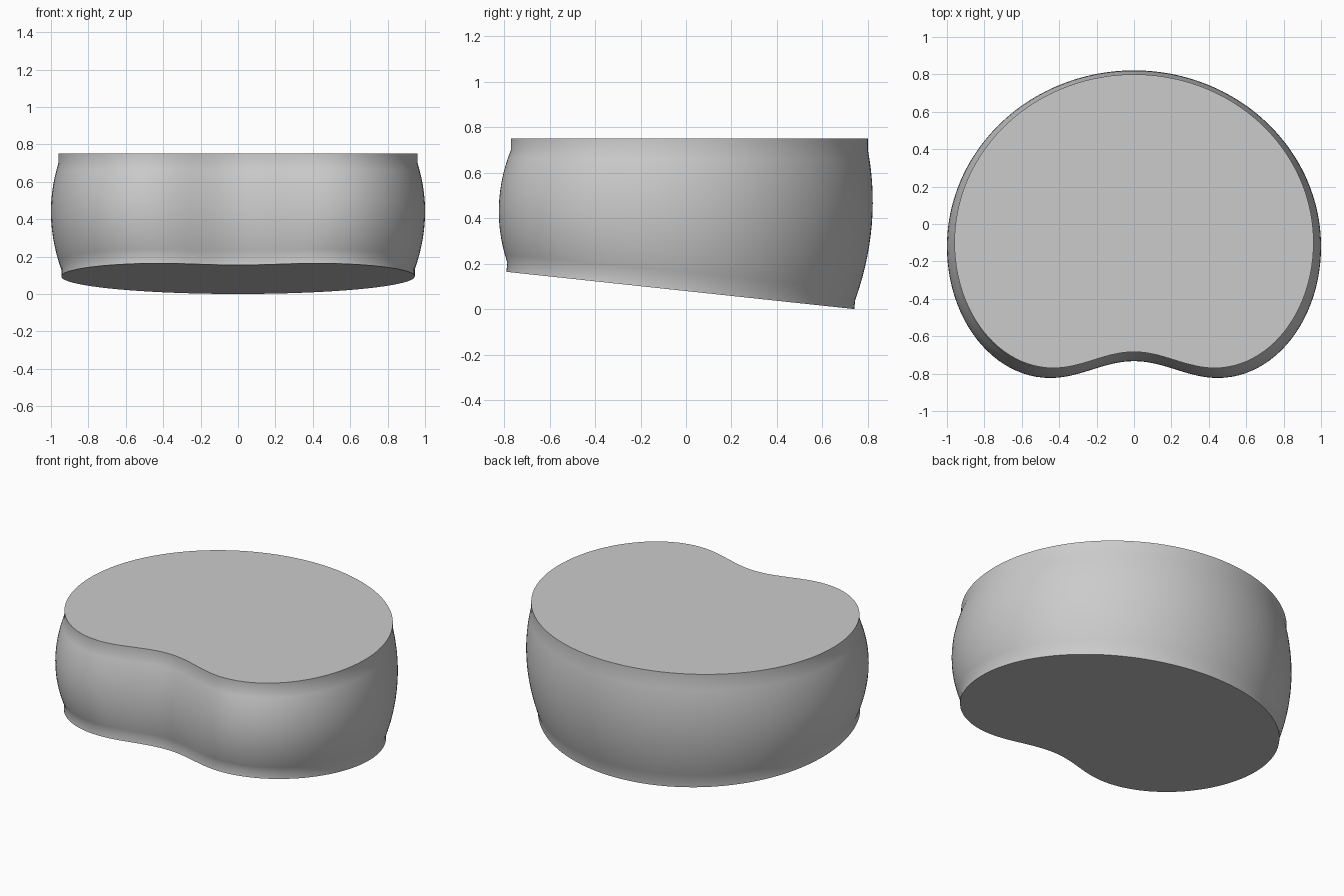
import bpy, bmesh, math
from mathutils import Vector

cube = bpy.data.objects.get("Cube")
if cube:
    bpy.data.objects.remove(cube)

SIDE_STEPS = 14   # rings on the bulging wall
ARC = 24          # points per quarter of the outline
SLOPE = 0.107     # tilt of the underside


def half_outline():
    """Right half of the kidney outline, front notch to back."""
    pts = []
    for i in range(ARC):                       # front notch
        t = i / ARC
        pts.append((0.45 * t, -0.775 + 0.045 * math.cos(math.pi * t)))
    for i in range(ARC):                       # rounded front lobe
        a = math.pi / 2 * i / ARC
        pts.append((0.45 + 0.55 * math.sin(a), -0.12 - 0.70 * math.cos(a)))
    for i in range(2 * ARC + 1):               # broad back arc
        a = math.pi / 2 * i / (2 * ARC)
        pts.append((math.cos(a), -0.12 + 0.94 * math.sin(a)))
    return pts


half = half_outline()
outline = half + [(-x, y) for x, y in half[-2:0:-1]]


def fit(width, front, back):
    """Outline scaled to a half width and a front-to-back range."""
    return [(x * width, front + (y + 0.82) / 1.64 * (back - front)) for x, y in outline]


# Key rings: top rim, widest belt, tilted underside rim
top = [Vector((x, y, 0.75)) for x, y in fit(0.96, -0.77, 0.80)]
top_lip = [v - Vector((0, 0, 0.05)) for v in top]
base = [Vector((x, y, (0.74 - y) * SLOPE)) for x, y in fit(0.945, -0.79, 0.74)]
up = Vector((0, SLOPE, 1)).normalized()
base_lip = [v + up * 0.04 for v in base]
belt = [Vector((x, y, (a.z + b.z) / 2))
        for (x, y), a, b in zip(fit(1.0, -0.823, 0.817), top_lip, base_lip)]

# Wall rings follow a parabola through both lips and the belt
rings = [base]
for k in range(SIDE_STEPS + 1):
    t = k / SIDE_STEPS
    rings.append([b * (1 - t) * (1 - 2 * t) + m * 4 * t * (1 - t) + a * t * (2 * t - 1)
                  for b, m, a in zip(base_lip, belt, top_lip)])
rings.append(top)

# Loft the rings and cap both ends
bm = bmesh.new()
loops = [[bm.verts.new(v) for v in ring] for ring in rings]
n = len(outline)
for low, high in zip(loops, loops[1:]):
    for i in range(n):
        j = (i + 1) % n
        bm.faces.new((low[i], low[j], high[j], high[i]))
bm.faces.new(loops[0][::-1])
bm.faces.new(loops[-1])
bmesh.ops.recalc_face_normals(bm, faces=bm.faces[:])
mesh = bpy.data.meshes.new("wedge_body")
bm.to_mesh(mesh)
bm.free()

body = bpy.data.objects.new("wedge_body", mesh)
bpy.context.collection.objects.link(body)

grey = bpy.data.materials.new("plain_grey")
grey.use_nodes = True
color = (0.6, 0.6, 0.6, 1)
grey.diffuse_color = color
grey.node_tree.nodes["Principled BSDF"].inputs["Base Color"].default_value = color
mesh.materials.append(grey)

# Smooth wall, crisp rims
bpy.ops.object.select_all(action='DESELECT')
body.select_set(True)
bpy.context.view_layer.objects.active = body
bpy.ops.object.shade_smooth_by_angle(angle=math.radians(35))
